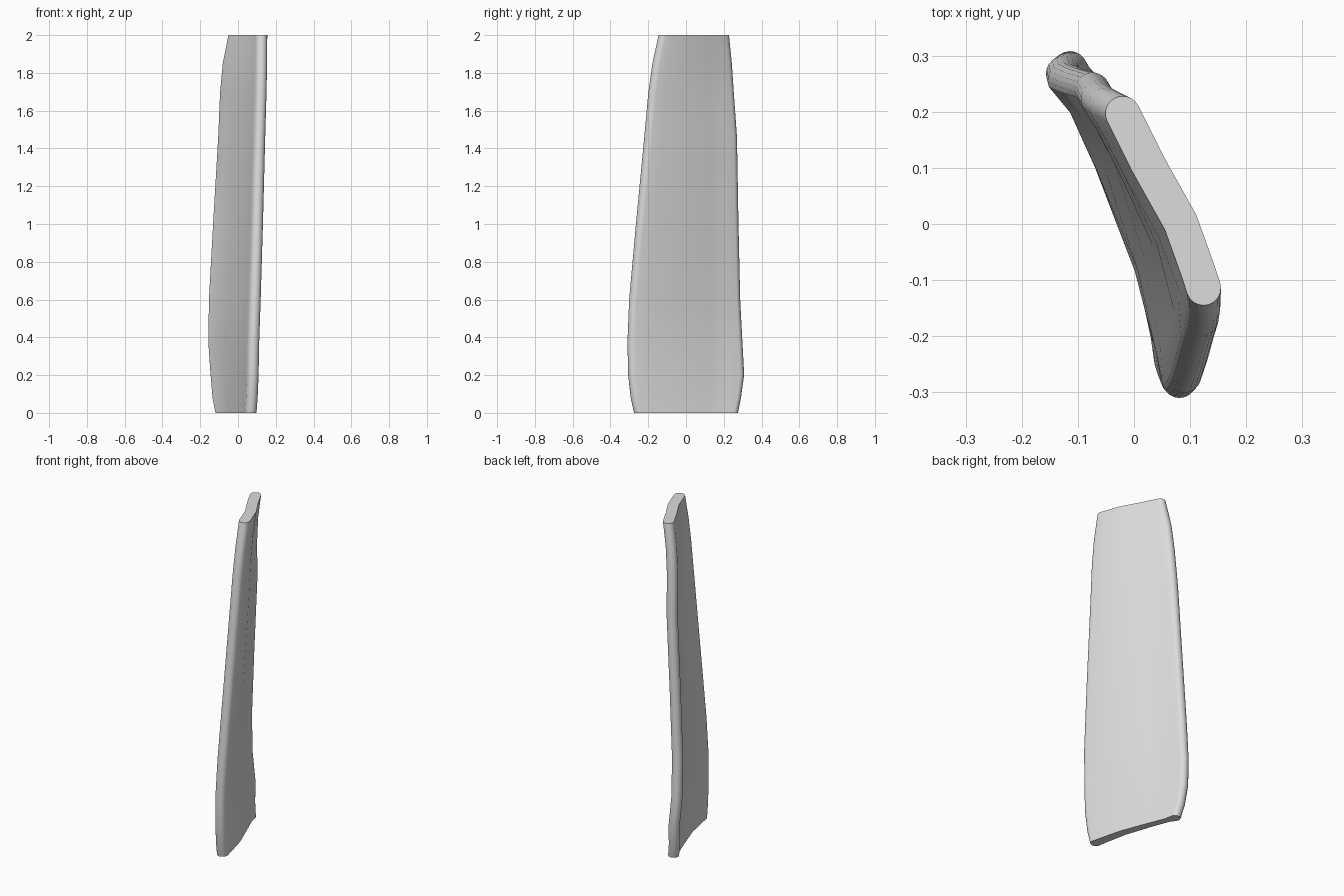
import bpy, bmesh, math
from mathutils import Vector

cube = bpy.data.objects.get("Cube")
if cube:
    bpy.data.objects.remove(cube, do_unlink=True)

# Plain grey material
grey = bpy.data.materials.new("plain grey")
grey.use_nodes = True
colour = (0.72, 0.72, 0.72, 1)
grey.diffuse_color = colour
grey.node_tree.nodes["Principled BSDF"].inputs["Base Color"].default_value = colour

RADIUS = 0.031
CAP_STEPS = 10

# Height, front edge centre (x, y), back edge centre (x, y), panel recess
LEVELS = [
    (0.00, (0.067, -0.244), (-0.088, 0.244), 0.014),
    (0.08, (0.073, -0.262), (-0.104, 0.260), 0.016),
    (0.20, (0.078, -0.275), (-0.114, 0.277), 0.018),
    (0.37, (0.081, -0.279), (-0.126, 0.268), 0.018),
    (0.60, (0.089, -0.270), (-0.123, 0.256), 0.017),
    (1.00, (0.101, -0.234), (-0.101, 0.247), 0.013),
    (1.46, (0.113, -0.190), (-0.074, 0.239), 0.009),
    (1.70, (0.120, -0.168), (-0.064, 0.222), 0.005),
    (1.85, (0.123, -0.147), (-0.050, 0.212), 0.002),
    (2.00, (0.124, -0.114), (-0.020, 0.197), 0.000),
]

# Fraction from back to front, bulge, recess share on the right and left faces
BENDS = [
    (0.10, 0.001, 1.0, 0.5),
    (0.30, 0.003, 1.2, 0.1),
    (0.64, 0.012, 0.75, 0.0),
    (0.90, 0.004, 0.3, 0.0),
]


def half_round(centre, along, side):
    """Half circle from one face, round the edge, to the other face."""
    points = []
    for i in range(CAP_STEPS + 1):
        a = math.pi * i / CAP_STEPS
        points.append(centre + RADIUS * (side * math.cos(a) + along * math.sin(a)))
    return points


def section(front, back, recess):
    """Bent panel outline, thinner between its rounded front and back edges."""
    front, back = Vector(front), Vector(back)
    along = (front - back).normalized()
    side = Vector((-along.y, along.x))          # points towards +x
    right_face, left_face, middle = [], [], []
    for t, bulge, right_share, left_share in BENDS:
        p = back.lerp(front, t) + side * bulge
        middle.append(p)
        right_face.append(p - side * (RADIUS - recess * right_share))
        left_face.append(p + side * (RADIUS - recess * left_share))
    front_dir = (front - middle[2]).normalized()
    back_dir = (back - middle[1]).normalized()
    outline = half_round(front, front_dir, Vector((-front_dir.y, front_dir.x)))
    outline += reversed(right_face)
    outline += half_round(back, back_dir, Vector((-back_dir.y, back_dir.x)))
    outline += left_face
    return outline


# Slab lofted through the levels
bm = bmesh.new()
rings = [[bm.verts.new((p.x, p.y, z)) for p in section(f, b, r)]
         for z, f, b, r in LEVELS]
for low, high in zip(rings, rings[1:]):
    n = len(low)
    for i in range(n):
        j = (i + 1) % n
        bm.faces.new((low[i], low[j], high[j], high[i]))
bm.faces.new(rings[0])
bm.faces.new(rings[-1])
bmesh.ops.recalc_face_normals(bm, faces=bm.faces)

mesh = bpy.data.meshes.new("bent_slab")
bm.to_mesh(mesh)
bm.free()
mesh.materials.append(grey)
slab = bpy.data.objects.new("bent_slab", mesh)
bpy.context.collection.objects.link(slab)

# Smooth rounded edges, sharp ends
bpy.ops.object.select_all(action="DESELECT")
slab.select_set(True)
bpy.context.view_layer.objects.active = slab
bpy.ops.object.shade_smooth_by_angle(angle=math.radians(20))
